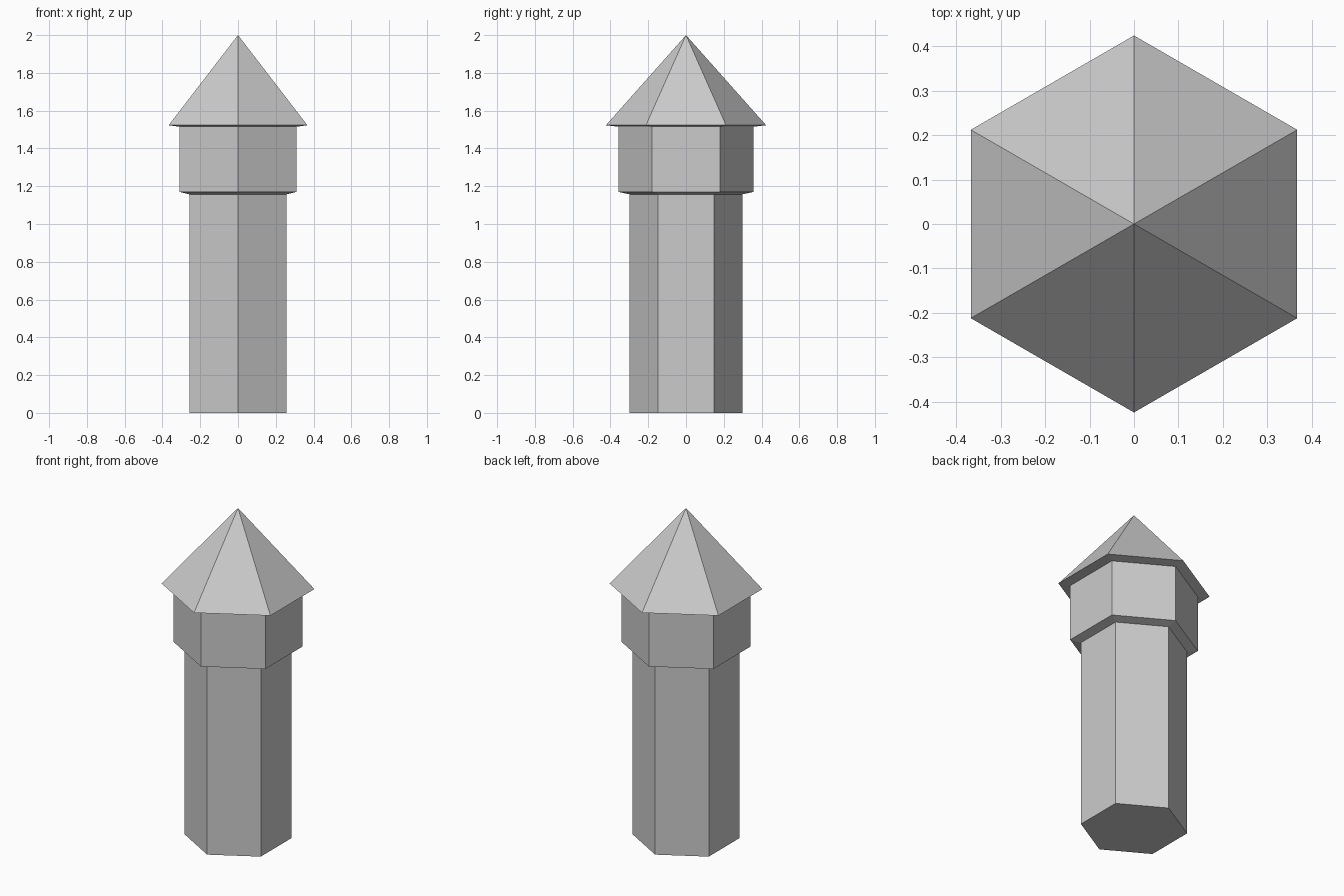
import bpy
import math

if "Cube" in bpy.data.objects:
    bpy.data.objects.remove(bpy.data.objects["Cube"])

# One plain stone colour
stone = bpy.data.materials.new("stone grey")
stone.diffuse_color = (0.6, 0.6, 0.6, 1)
stone.use_nodes = True
stone.node_tree.nodes["Principled BSDF"].inputs["Base Color"].default_value = stone.diffuse_color

SIDES = 6


def hex_tower(name, profile):
    """Stack hexagonal rings from (radius, z) pairs; radius 0 makes a tip."""
    verts, faces, rings = [], [], []
    for radius, z in profile:
        count = SIDES if radius else 1
        rings.append(range(len(verts), len(verts) + count))
        for i in range(count):
            a = math.radians(30) + math.tau * i / SIDES
            verts.append((radius * math.cos(a), radius * math.sin(a), z))
    faces.append(tuple(reversed(rings[0])))
    for low, high in zip(rings, rings[1:]):
        for i in range(SIDES):
            j = (i + 1) % SIDES
            if len(high) == 1:
                faces.append((low[i], low[j], high[0]))
            else:
                faces.append((low[i], low[j], high[j], high[i]))
    mesh = bpy.data.meshes.new(name)
    mesh.from_pydata(verts, [], faces)
    mesh.materials.append(stone)
    obj = bpy.data.objects.new(name, mesh)
    bpy.context.collection.objects.link(obj)
    return obj


# Shaft, flared collar and pointed roof with sloping eaves, as one closed shell
hex_tower("tower", [
    (0.298, 0.0), (0.298, 1.157),    # shaft
    (0.358, 1.17), (0.358, 1.515),   # collar
    (0.424, 1.523), (0, 2.0),        # eaves and roof
])
